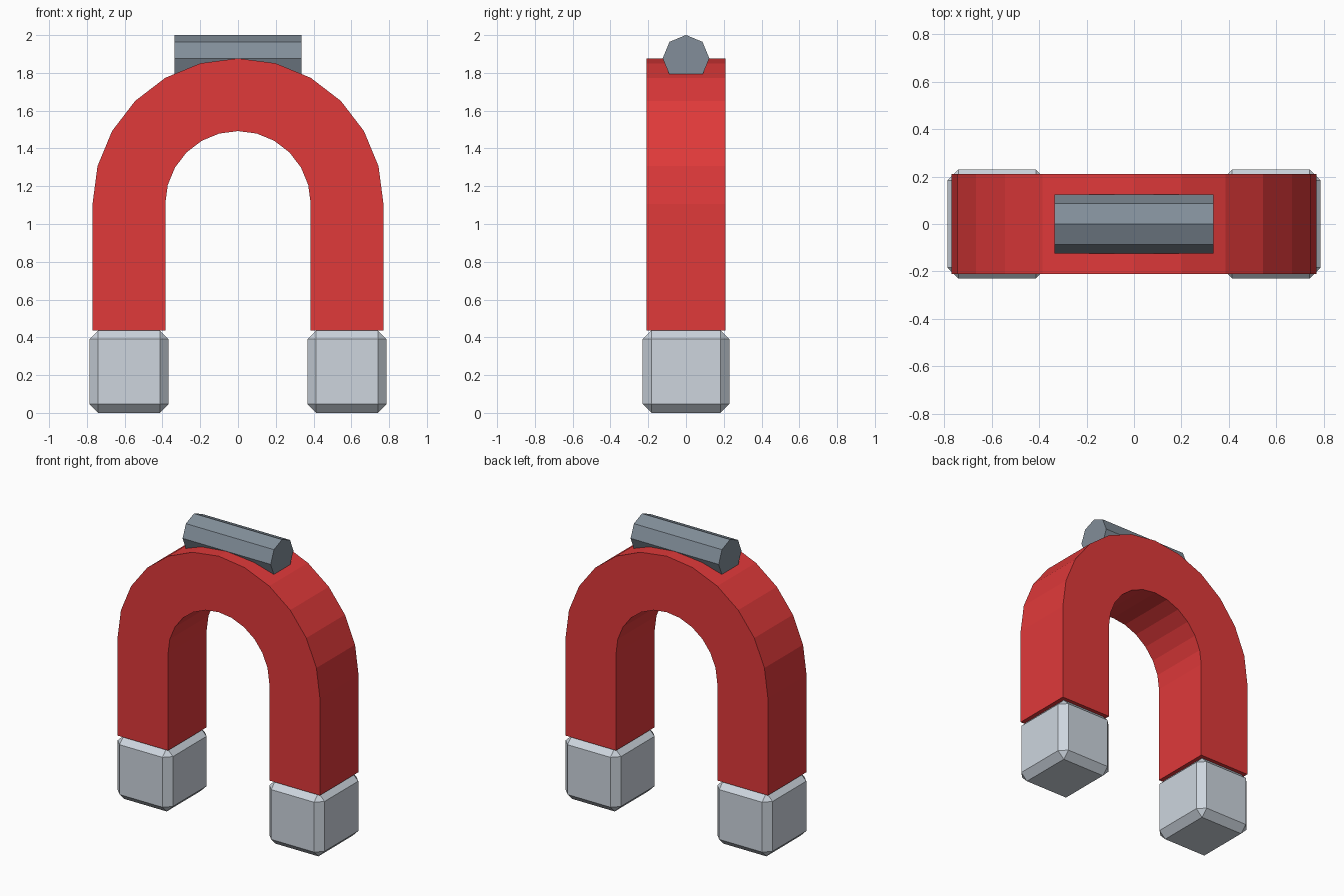
import bpy
import bmesh
from math import cos, sin, pi

cube = bpy.data.objects.get("Cube")
if cube:
    bpy.data.objects.remove(cube)


def material(name, colour):
    mat = bpy.data.materials.new(name)
    mat.use_nodes = True
    mat.diffuse_color = (*colour, 1)
    mat.node_tree.nodes["Principled BSDF"].inputs["Base Color"].default_value = (*colour, 1)
    return mat


def finish(name, bm, mat):
    bmesh.ops.recalc_face_normals(bm, faces=bm.faces)
    mesh = bpy.data.meshes.new(name)
    bm.to_mesh(mesh)
    bm.free()
    mesh.materials.append(mat)
    obj = bpy.data.objects.new(name, mesh)
    bpy.context.collection.objects.link(obj)
    return obj


def prism(name, outline, offset, mat):
    """Extrude a flat outline of 3D points along an offset vector."""
    bm = bmesh.new()
    face = bm.faces.new([bm.verts.new(p) for p in outline])
    ext = bmesh.ops.extrude_face_region(bm, geom=[face], use_keep_orig=True)
    moved = [g for g in ext["geom"] if isinstance(g, bmesh.types.BMVert)]
    bmesh.ops.translate(bm, verts=moved, vec=offset)
    return finish(name, bm, mat)


red = material("red paint", (0.745, 0.041, 0.042))
steel = material("pale steel", (0.61, 0.665, 0.73))
grey = material("dark grey metal", (0.223, 0.27, 0.319))

OUTER, INNER, SPRING, FOOT, DEPTH = 0.77, 0.385, 1.107, 0.437, 0.21
SEGMENTS = 12


def arc(radius):
    return [(radius * cos(pi * i / SEGMENTS), -DEPTH, SPRING + radius * sin(pi * i / SEGMENTS))
            for i in range(SEGMENTS + 1)]


# Horseshoe body: outer arch, then inner arch back again
outline = [(OUTER, -DEPTH, FOOT), *arc(OUTER), (-OUTER, -DEPTH, FOOT),
           (-INNER, -DEPTH, FOOT), *reversed(arc(INNER)), (INNER, -DEPTH, FOOT)]
prism("horseshoe_body", outline, (0, 2 * DEPTH, 0), red)

# Bevelled pole tips
for side, label in ((1, "left"), (-1, "right")):
    bm = bmesh.new()
    bmesh.ops.create_cube(bm, size=1)
    bmesh.ops.scale(bm, verts=bm.verts, vec=(0.42, 0.46, FOOT))
    bmesh.ops.translate(bm, verts=bm.verts, vec=(side * 0.577, 0, FOOT / 2))
    bmesh.ops.bevel(bm, geom=bm.edges[:], offset=0.047, segments=1,
                    affect='EDGES', profile=0.5)
    finish(label + "_pole_tip", bm, steel)

# Top bar: octagonal rod with a flattened underside
BAR_R, BAR_HALF = 0.1235, 0.335
section = [(-BAR_HALF, BAR_R * sin(a * pi / 4), OUTER + SPRING + BAR_R * cos(a * pi / 4))
           for a in range(-3, 4)]
prism("top_bar", section, (2 * BAR_HALF, 0, 0), grey)
